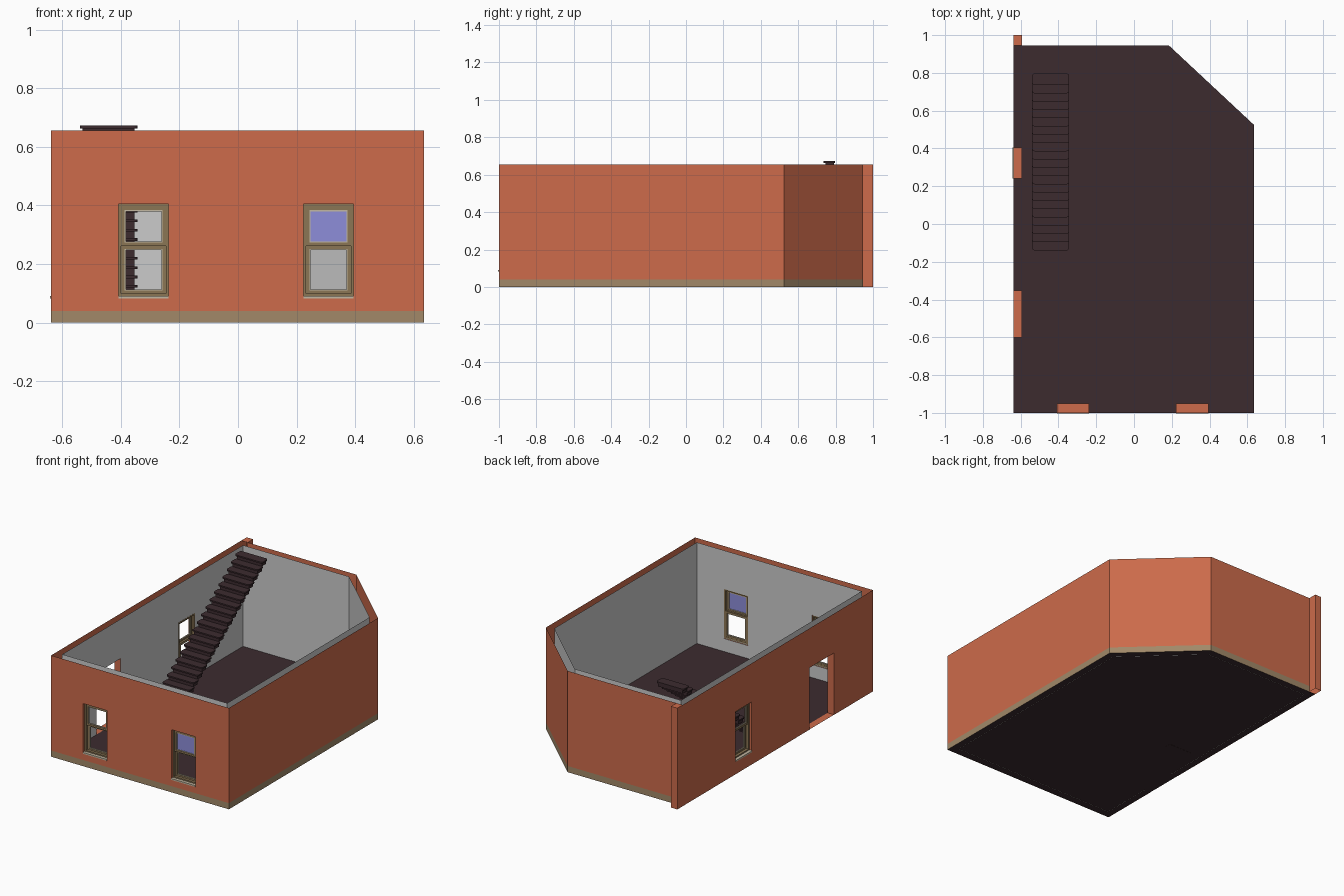
import bpy, bmesh, math
from mathutils import Vector

if "Cube" in bpy.data.objects:
    bpy.data.objects.remove(bpy.data.objects["Cube"])


def material(name, rgb):
    m = bpy.data.materials.new(name)
    m.diffuse_color = (*rgb, 1)
    m.use_nodes = True
    m.node_tree.nodes["Principled BSDF"].inputs["Base Color"].default_value = m.diffuse_color
    return m


BRICK = material("brick", (0.61, 0.147, 0.07))
STONE = material("base_stone", (0.36, 0.25, 0.14))
DARK = material("dark_wood", (0.045, 0.024, 0.028))
TAN = material("window_paint", (0.26, 0.18, 0.09))
LIGHT = material("pale_trim", (0.55, 0.48, 0.36))
GLASS = material("blue_glass", (0.27, 0.27, 0.70))

H, BASE = 0.655, 0.04
X0, X1, Y0, YB = -0.638, 0.635, -1.0, 0.945
WIN_Z = (0.085, 0.405)
FRONT_WINS = [(-0.408, -0.237), (0.223, 0.395)]
SIDE_WIN, DOOR, DOOR_H = (0.24, 0.405), (-0.60, -0.352), 0.40


def finish(name, bm, mat=None):
    me = bpy.data.meshes.new(name)
    bm.to_mesh(me)
    bm.free()
    ob = bpy.data.objects.new(name, me)
    bpy.context.collection.objects.link(ob)
    if mat:
        me.materials.append(mat)
    return ob


def panel(bm, p, q, z0, z1, holes=()):
    """Vertical sheet from p to q; holes are (u0, u1, z0, z1) measured from p."""
    p, q = Vector(p), Vector(q)
    length = (q - p).length
    d = (q - p) / length
    us = sorted({0, length, *(u for h in holes for u in h[:2])})
    zs = sorted({z0, z1, *(z for h in holes for z in h[2:])})
    for a, b in zip(us, us[1:]):
        for c, e in zip(zs, zs[1:]):
            mu, mz = (a + b) / 2, (c + e) / 2
            if any(h[0] < mu < h[1] and h[2] < mz < h[3] for h in holes):
                continue
            A, B = p + d * a, p + d * b
            bm.faces.new([bm.verts.new(v) for v in
                          ((*A, c), (*B, c), (*B, e), (*A, e))])


def box(bm, lo, hi, place=lambda u, d, z: (u, d, z)):
    """Box between two corners, mapped through a placement function."""
    r = bmesh.ops.create_cube(bm, size=1)
    for v in r["verts"]:
        c = [lo[i] + (hi[i] - lo[i]) * (v.co[i] + 0.5) for i in range(3)]
        v.co = place(*c)


def ring(bm, u0, u1, z0, z1, w, d0, d1, place):
    """Rectangular frame of width w."""
    box(bm, (u0, d0, z0), (u0 + w, d1, z1), place)
    box(bm, (u1 - w, d0, z0), (u1, d1, z1), place)
    box(bm, (u0 + w, d0, z0), (u1 - w, d1, z0 + w), place)
    box(bm, (u0 + w, d0, z1 - w), (u1 - w, d1, z1), place)


# Floor slab
outline = [(X0, Y0), (X1, Y0), (X1, 0.525), (0.185, YB), (X0, YB)]
bm = bmesh.new()
bm.faces.new([bm.verts.new((x, y, 0.001)) for x, y in outline])
finish("floor", bm, DARK)


def front_holes(x_start):
    return [(a - x_start, b - x_start, *WIN_Z) for a, b in FRONT_WINS]


def left_holes(y_start):
    return [(y_start - SIDE_WIN[1], y_start - SIDE_WIN[0], *WIN_Z),
            (y_start - DOOR[1], y_start - DOOR[0], 0, DOOR_H)]


# Brick outer shell, open at the top, with a stub at the rear left corner
bm = bmesh.new()
XS = -0.593
ends = outline[:4] + [(XS, YB)]
for i, (p, q) in enumerate(zip(ends, ends[1:])):
    panel(bm, p, q, BASE, H, front_holes(X0) if i == 0 else ())
panel(bm, (XS, YB), (XS, 1), 0, H)
panel(bm, (XS, 1), (X0, 1), 0, H)
panel(bm, (X0, 1), (X0, Y0), 0, H, left_holes(1))
bm.faces.new([bm.verts.new(v) for v in
              ((X0, YB, H), (XS, YB, H), (XS, 1, H), (X0, 1, H))])
finish("outer_walls", bm, BRICK)

# Stone base strip
bm = bmesh.new()
for p, q in zip(ends, ends[1:]):
    panel(bm, p, q, 0, BASE)
finish("base_strip", bm, STONE)

# Grey plaster inner shell
inner = [(XS, -0.95), (0.588, -0.95), (0.588, 0.505), (0.167, 0.898), (XS, 0.898)]
bm = bmesh.new()
for i, (p, q) in enumerate(zip(inner, inner[1:] + inner[:1])):
    holes = front_holes(XS) if i == 0 else left_holes(0.898) if i == 4 else ()
    panel(bm, q, p, 0, H, [((Vector(q) - Vector(p)).length - h[1],
                            (Vector(q) - Vector(p)).length - h[0], *h[2:])
                           for h in holes])
finish("inner_walls", bm)


# Placement of wall openings: u along wall, d into the wall
def on_front(u, d, z):
    return (u, Y0 + d, z)


def on_left(u, d, z):
    return (X0 + d, u, z)


def reveal(name, u0, u1, z0, z1, depth, place):
    bm = bmesh.new()
    cs = [(u0, z0), (u1, z0), (u1, z1), (u0, z1)]
    for (a, c), (b, e) in zip(cs, cs[1:] + cs[:1]):
        bm.faces.new([bm.verts.new(place(*v)) for v in
                      ((a, 0, c), (b, 0, e), (b, depth, e), (a, depth, c))])
    finish(name, bm, BRICK)


def window(name, u0, u1, place, depth, glazed=False):
    z0, z1 = WIN_Z
    mid = 0.258
    reveal(name + "_reveal", u0, u1, z0, z1, depth, place)
    # Casing and two sliding sashes
    bm = bmesh.new()
    ring(bm, u0, u1, z0 + 0.005, z1, 0.009, 0.016, 0.046, place)
    a, b = u0 + 0.009, u1 - 0.009
    ring(bm, a, b, mid + 0.003, z1 - 0.009, 0.012, 0.020, 0.032, place)
    ring(bm, a, b, z0 + 0.012, mid + 0.006, 0.012, 0.033, 0.045, place)
    bmesh.ops.recalc_face_normals(bm, faces=bm.faces)
    finish(name + "_frame", bm, TAN)
    # Pale beads and sill
    bm = bmesh.new()
    ring(bm, a + 0.012, b - 0.012, mid + 0.015, z1 - 0.021, 0.004, 0.023, 0.030, place)
    ring(bm, a + 0.012, b - 0.012, z0 + 0.024, mid - 0.006, 0.004, 0.036, 0.043, place)
    box(bm, (u0, -0.004, z0 - 0.003), (u1, 0.046, z0 + 0.006), place)
    bmesh.ops.recalc_face_normals(bm, faces=bm.faces)
    finish(name + "_trim", bm, LIGHT)
    if glazed:
        bm = bmesh.new()
        box(bm, (a + 0.012, 0.025, mid + 0.015), (b - 0.012, 0.027, z1 - 0.021), place)
        finish(name + "_glass", bm, GLASS)


window("front_left_window", *FRONT_WINS[0], on_front, 0.05)
window("front_right_window", *FRONT_WINS[1], on_front, 0.05, glazed=True)
window("side_window", *SIDE_WIN, on_left, 0.045)
reveal("door_reveal", *DOOR, 0.002, DOOR_H, 0.045, on_left)

# Staircase: riser blocks with round-cornered treads
N, TOP = 21, 0.672
rise, run = TOP / N, (0.797 - 0.062 + 0.14) / 20
XL, XR, DEPTH, R = -0.54, -0.343, 0.062, 0.014
bm_r, bm_t = bmesh.new(), bmesh.new()
for i in range(N):
    y, z = -0.14 + i * run, (i + 1) * rise
    box(bm_r, (XL + 0.01, y + 0.012, z - rise), (XR - 0.01, y + 0.056, z - 0.009))
    pts = []
    for k, (cx, cy) in enumerate([(XR - R, y + DEPTH - R), (XL + R, y + DEPTH - R),
                                  (XL + R, y + R), (XR - R, y + R)]):
        for s in range(4):
            t = math.radians(90 * k + 30 * s)
            pts.append((cx + R * math.cos(t), cy + R * math.sin(t), z - 0.009))
    f = bm_t.faces.new([bm_t.verts.new(p) for p in pts])
    ex = bmesh.ops.extrude_face_region(bm_t, geom=[f])
    for v in ex["geom"]:
        if isinstance(v, bmesh.types.BMVert):
            v.co.z += 0.009
bmesh.ops.recalc_face_normals(bm_t, faces=bm_t.faces)
finish("stair_risers", bm_r, DARK)
finish("stair_treads", bm_t, DARK)
